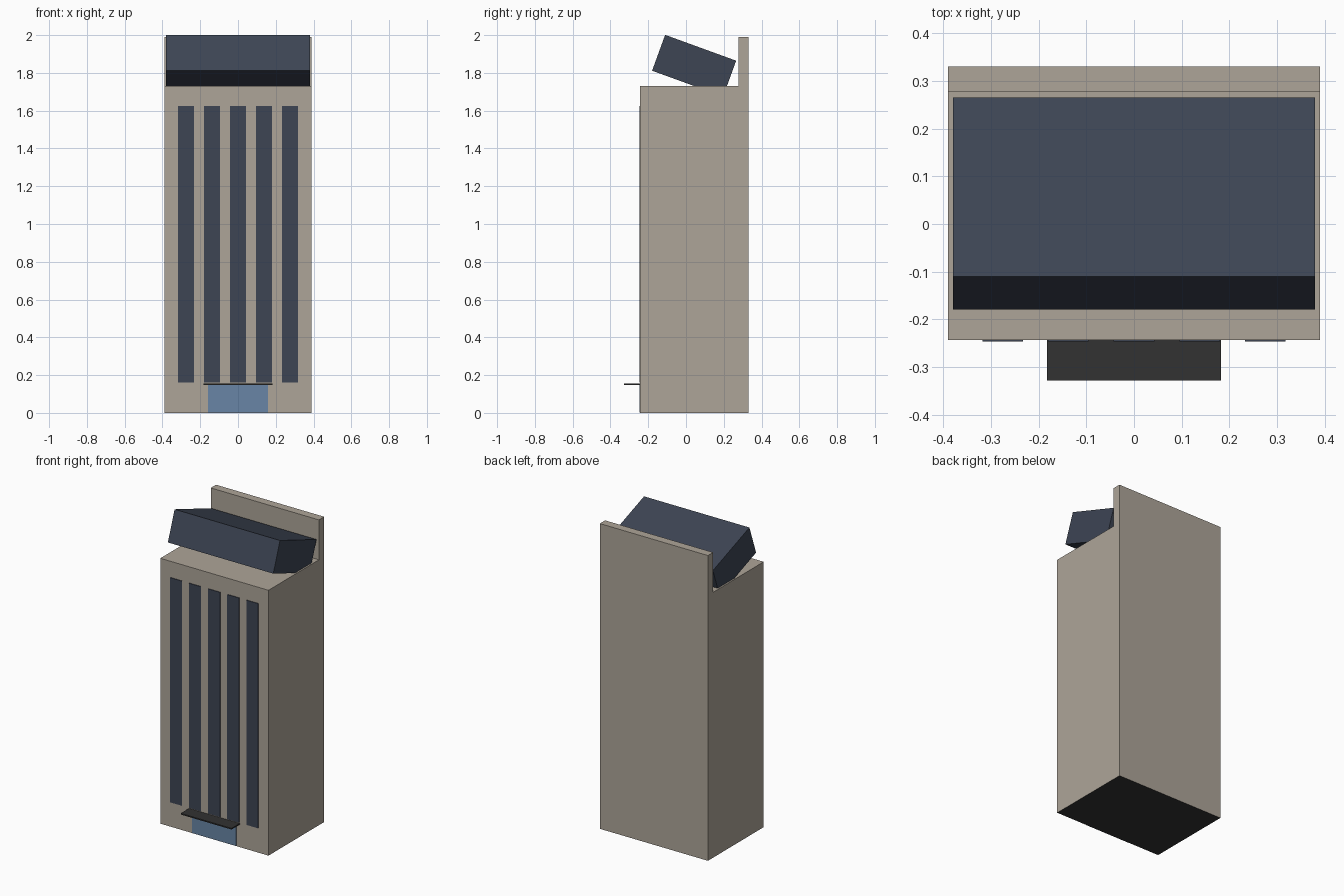
import bpy
import math

if "Cube" in bpy.data.objects:
    bpy.data.objects.remove(bpy.data.objects["Cube"])


def material(name, rgb):
    m = bpy.data.materials.new(name)
    m.diffuse_color = (*rgb, 1.0)
    m.use_nodes = True
    m.node_tree.nodes["Principled BSDF"].inputs["Base Color"].default_value = m.diffuse_color
    return m


STONE = material("warm stone", (0.42, 0.375, 0.315))
NAVY = material("dark navy", (0.047, 0.059, 0.088))
BLUE = material("door blue", (0.14, 0.235, 0.38))
DARK = material("charcoal", (0.032, 0.032, 0.032))


def box(name, x, y, z, mat, tilt=0.0):
    """Box spanning the given (low, high) ranges, tilted about x at its centre."""
    ranges = (x, y, z)
    bpy.ops.mesh.primitive_cube_add(size=1, location=[(a + b) / 2 for a, b in ranges])
    ob = bpy.context.object
    ob.name = name
    for v in ob.data.vertices:
        for i, (a, b) in enumerate(ranges):
            v.co[i] *= b - a
    ob.rotation_euler.x = tilt
    ob.data.materials.append(mat)
    return ob


FRONT, BACK, ROOF = -0.243, 0.331, 1.73

# Main tower with a dark underside
tower = box("tower_body", (-0.39, 0.39), (FRONT, BACK), (0, ROOF), STONE)
tower.data.materials.append(DARK)
for face in tower.data.polygons:
    if face.normal.z < -0.5:
        face.material_index = 1

# Raised wall along the back of the roof
box("roof_back_wall", (-0.39, 0.39), (0.277, BACK), (ROOF, 1.99), STONE)

# Tilted block resting on the roof
box("tilted_roof_block", (-0.38, 0.38), (-0.157, 0.243), (1.737, 1.939),
    NAVY, math.radians(-20))

# Five tall window strips
for i in range(5):
    cx = (i - 2) * 0.1375
    box(f"window_strip_{i + 1}", (cx - 0.0425, cx + 0.0425),
        (FRONT - 0.004, FRONT + 0.003), (0.16, 1.625), NAVY)

# Entrance door and its canopy
box("entrance_door", (-0.16, 0.16), (FRONT - 0.004, FRONT + 0.003), (0.002, 0.147), BLUE)
box("entrance_canopy", (-0.183, 0.183), (-0.328, FRONT), (0.147, 0.155), DARK)
